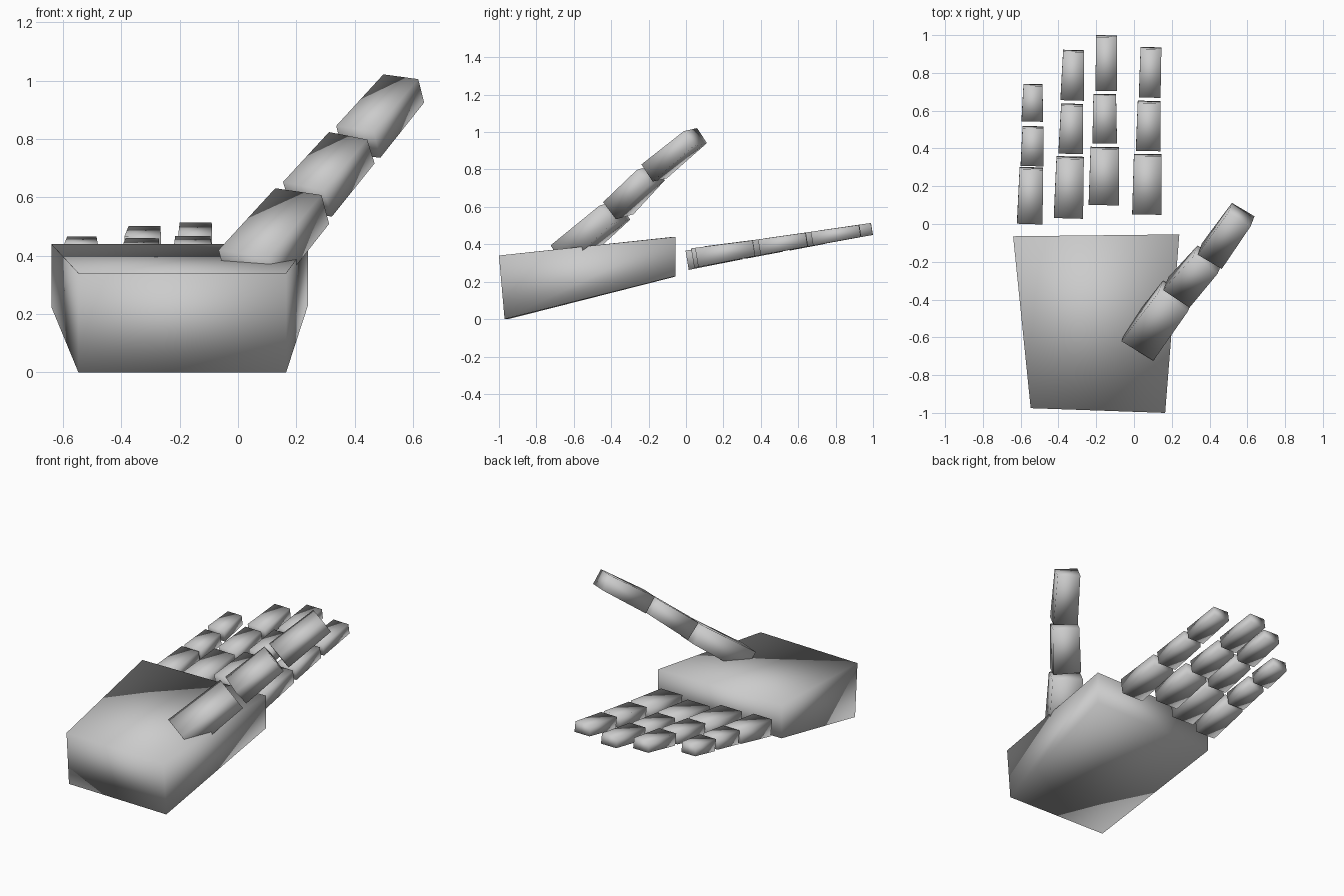
import bpy, bmesh
from mathutils import Vector

if "Cube" in bpy.data.objects:
    bpy.data.objects.remove(bpy.data.objects["Cube"])


def loft(name, ring_a, ring_b):
    """Smooth-shaded six-sided block spanning two four-point ends."""
    bm = bmesh.new()
    a = [bm.verts.new(p) for p in ring_a]
    b = [bm.verts.new(p) for p in ring_b]
    bm.faces.new(a)
    bm.faces.new(b)
    for i in range(4):
        j = (i + 1) % 4
        bm.faces.new((a[i], a[j], b[j], b[i]))
    bmesh.ops.recalc_face_normals(bm, faces=bm.faces)
    for f in bm.faces:
        f.smooth = True
    me = bpy.data.meshes.new(name)
    bm.to_mesh(me)
    bm.free()
    ob = bpy.data.objects.new(name, me)
    bpy.context.collection.objects.link(ob)


def bone(name, start, end, side, size_a, size_b):
    """Tapered block along start-end; sizes are (width, thickness)."""
    p, q = Vector(start), Vector(end)
    d = (q - p).normalized()
    u = Vector(side)
    u = (u - d * u.dot(d)).normalized()
    n = d.cross(u)

    def ring(c, s):
        return [c + u * (i * s[0] / 2) + n * (j * s[1] / 2)
                for i, j in ((-1, -1), (1, -1), (1, 1), (-1, 1))]
    loft(name, ring(p, size_a), ring(q, size_b))


# palm
loft("palm",
     [(-.547, -.95, 0), (.165, -.97, 0), (.165, -1, .34), (-.547, -.975, .34)],
     [(-.64, -.065, .225), (.24, -.055, .23), (.24, -.055, .44), (-.64, -.065, .44)])

# fingers: per segment y start, y end, x centre and width at each end
fingers = {
    "little_finger": [(0, .30, -.552, .135, -.543, .125),
                      (.305, .518, -.54, .12, -.535, .11),
                      (.54, .742, -.538, .115, -.535, .10)],
    "ring_finger": [(.03, .357, -.347, .155, -.338, .145),
                    (.37, .637, -.335, .13, -.328, .115),
                    (.652, .922, -.327, .125, -.32, .11)],
    "middle_finger": [(.10, .407, -.16, .16, -.155, .15),
                      (.424, .688, -.155, .13, -.155, .12),
                      (.703, 1.0, -.147, .115, -.145, .11)],
    "index_finger": [(.05, .37, .068, .155, .072, .145),
                     (.385, .652, .075, .13, .08, .12),
                     (.667, .937, .083, .115, .09, .11)],
}
thick = [(.105, .085), (.085, .075), (.075, .065)]
for name, segs in fingers.items():
    drop = .006 if name == "little_finger" else 0
    for k, (y0, y1, x0, w0, x1, w1) in enumerate(segs):
        y0, y1 = y0 + .008, y1 - .006
        t0, t1 = thick[k]
        bone(f"{name}_{k + 1}",
             (x0, y0, .32 + .163 * y0 - drop), (x1, y1, .32 + .163 * y1 - drop),
             (1, 0, 0), (w0, t0), (w1, t1))

# thumb
thumb = [((.033, -.634, .35), (.22, -.38, .57), (.20, .14), (.187, .122)),
         ((.238, -.362, .593), (.39, -.188, .77), (.17, .118), (.16, .105)),
         ((.412, -.17, .79), (.568, .05, .973), (.15, .112), (.14, .098))]
for k, (p, q, a, b) in enumerate(thumb):
    bone(f"thumb_{k + 1}", p, q, (.86, -.5, -.11), a, b)
